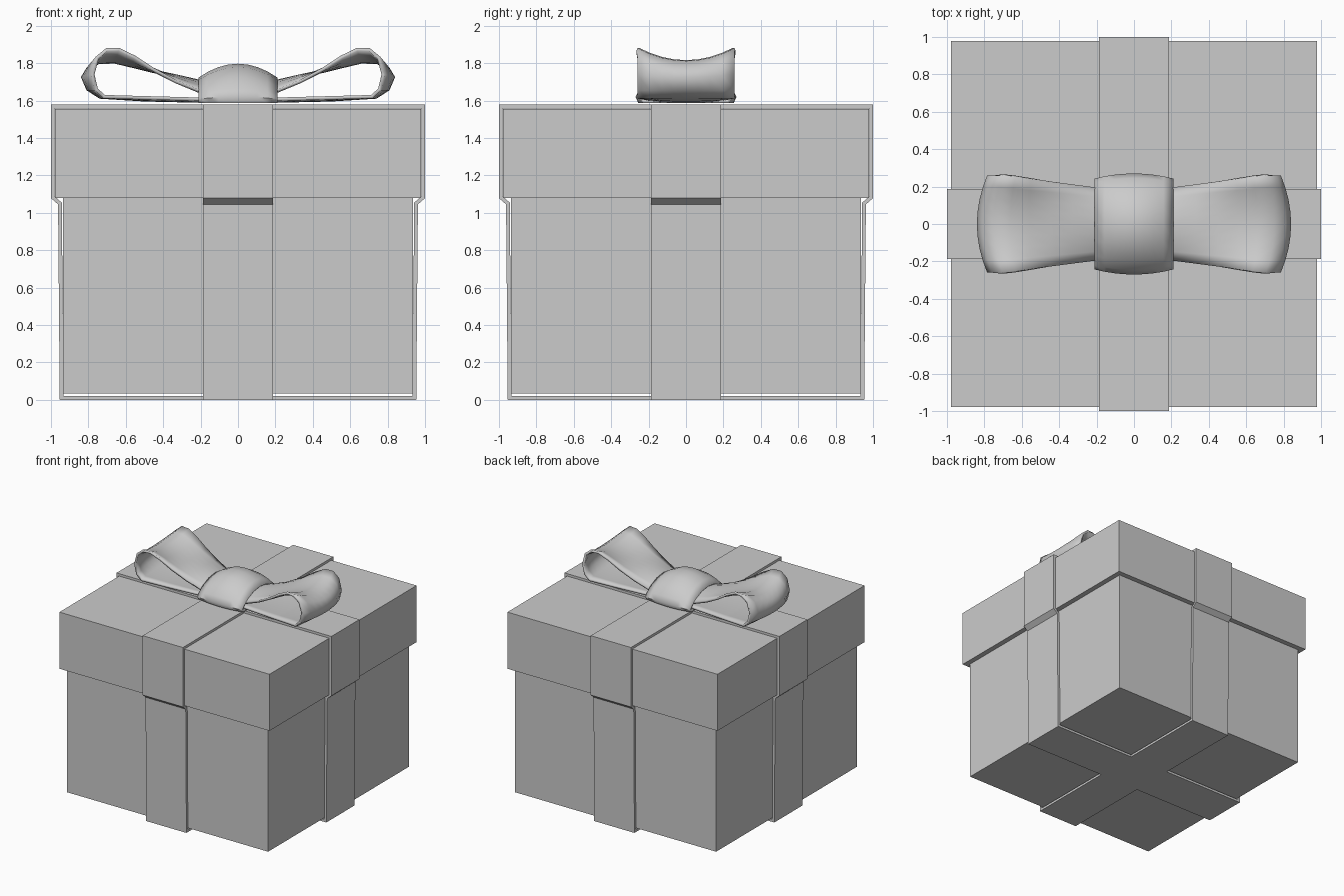
import bpy, bmesh
from mathutils import Matrix, Vector
from math import pi

if "Cube" in bpy.data.objects:
    bpy.data.objects.remove(bpy.data.objects["Cube"])


def finish(bm, name, thickness=0, smooth=False, mirror=False):
    me = bpy.data.meshes.new(name)
    bm.to_mesh(me)
    bm.free()
    ob = bpy.data.objects.new(name, me)
    bpy.context.collection.objects.link(ob)
    if thickness:
        mod = ob.modifiers.new("thickness", 'SOLIDIFY')
        mod.thickness, mod.offset, mod.use_even_offset = thickness, -1, True
    if mirror:
        ob.modifiers.new("mirror", 'MIRROR').use_mirror_merge = False
    if smooth:
        bpy.ops.object.select_all(action='DESELECT')
        ob.select_set(True)
        bpy.context.view_layer.objects.active = ob
        bpy.ops.object.shade_smooth_by_angle(angle=1.0)
    return ob


def block(name, half, z0, z1):
    bm = bmesh.new()
    bmesh.ops.create_cube(bm, size=1, matrix=Matrix.Translation((0, 0, (z0 + z1) / 2))
                          @ Matrix.Diagonal((2 * half, 2 * half, z1 - z0, 1)))
    return finish(bm, name)


def strip(bm, rows, closed=False):
    """Skin consecutive rows of points with quads."""
    vs = [[bm.verts.new(p) for p in row] for row in rows]
    pairs = list(zip(vs, vs[1:])) + ([(vs[-1], vs[0])] if closed else [])
    for a, b in pairs:
        for j in range(len(a) - 1):
            bm.faces.new((a[j], b[j], b[j + 1], a[j + 1]))


# Box and lid
block("box", 0.935, 0.035, 1.08)
block("lid", 0.978, 1.08, 1.556)

# Wrapping ribbon: four arms joined by a square on the top and bottom
W = 0.187
bm = bmesh.new()
path = [(W, 1.578), (1.0, 1.578), (1.0, 1.078), (0.962, 1.045), (0.953, 0), (W, 0)]
for k in range(4):
    rot = Matrix.Rotation(k * pi / 2, 3, 'Z')
    strip(bm, [[rot @ Vector((x, y, z)) for y in (-W, W)] for x, z in path])
for z, s in ((1.578, 1), (0, -1)):
    bm.faces.new([bm.verts.new((x * W, y * W * s, z))
                  for x, y in ((-1, -1), (1, -1), (1, 1), (-1, 1))])
bmesh.ops.remove_doubles(bm, verts=bm.verts, dist=0.001)
finish(bm, "ribbon", 0.02)

# Bow loop: centre line and edge line (x, z), half width along the path
mid = [(0.10, 1.69), (0.20, 1.71), (0.33, 1.74), (0.45, 1.765), (0.56, 1.792),
       (0.66, 1.816), (0.75, 1.812), (0.81, 1.775), (0.84, 1.725), (0.81, 1.655),
       (0.74, 1.61), (0.50, 1.595), (0.20, 1.588), (0.10, 1.588)]
edge = [(0.10, 1.63), (0.20, 1.655), (0.33, 1.71), (0.45, 1.775), (0.55, 1.84),
        (0.636, 1.882), (0.705, 1.88), (0.76, 1.835), (0.785, 1.74), (0.765, 1.655),
        (0.72, 1.612), (0.50, 1.606), (0.20, 1.598), (0.10, 1.598)]
bm = bmesh.new()
rows = []
for (mx, mz), (ex, ez) in zip(mid, edge):
    w = 0.195 + 0.065 * min(1, max(0, (ex - 0.2) / 0.5))
    row = []
    for j in range(-4, 5):
        t = j / 4
        f = t * t
        row.append((mx + (ex - mx) * f, t * w, mz + (ez - mz) * f))
    rows.append(row)
strip(bm, rows)
finish(bm, "bow_loops", 0.018, smooth=True, mirror=True)

# Bow knot: domed band that bulges at its middle
arch = [(-0.255, 1.587), (-0.27, 1.62), (-0.245, 1.665), (-0.19, 1.725), (-0.10, 1.778),
        (0, 1.797), (0.10, 1.778), (0.19, 1.725), (0.245, 1.665), (0.27, 1.62),
        (0.255, 1.587)]
bm = bmesh.new()
rows = []
for y, z in arch:
    row = []
    for j in range(-4, 5):
        t = -j / 4
        row.append((0.21 * t, y * (1 - 0.1 * t * t), 1.587 + (z - 1.587) * (1 - 0.35 * t * t)))
    rows.append(row)
strip(bm, rows, closed=True)
finish(bm, "bow_knot", 0.015, smooth=True)
